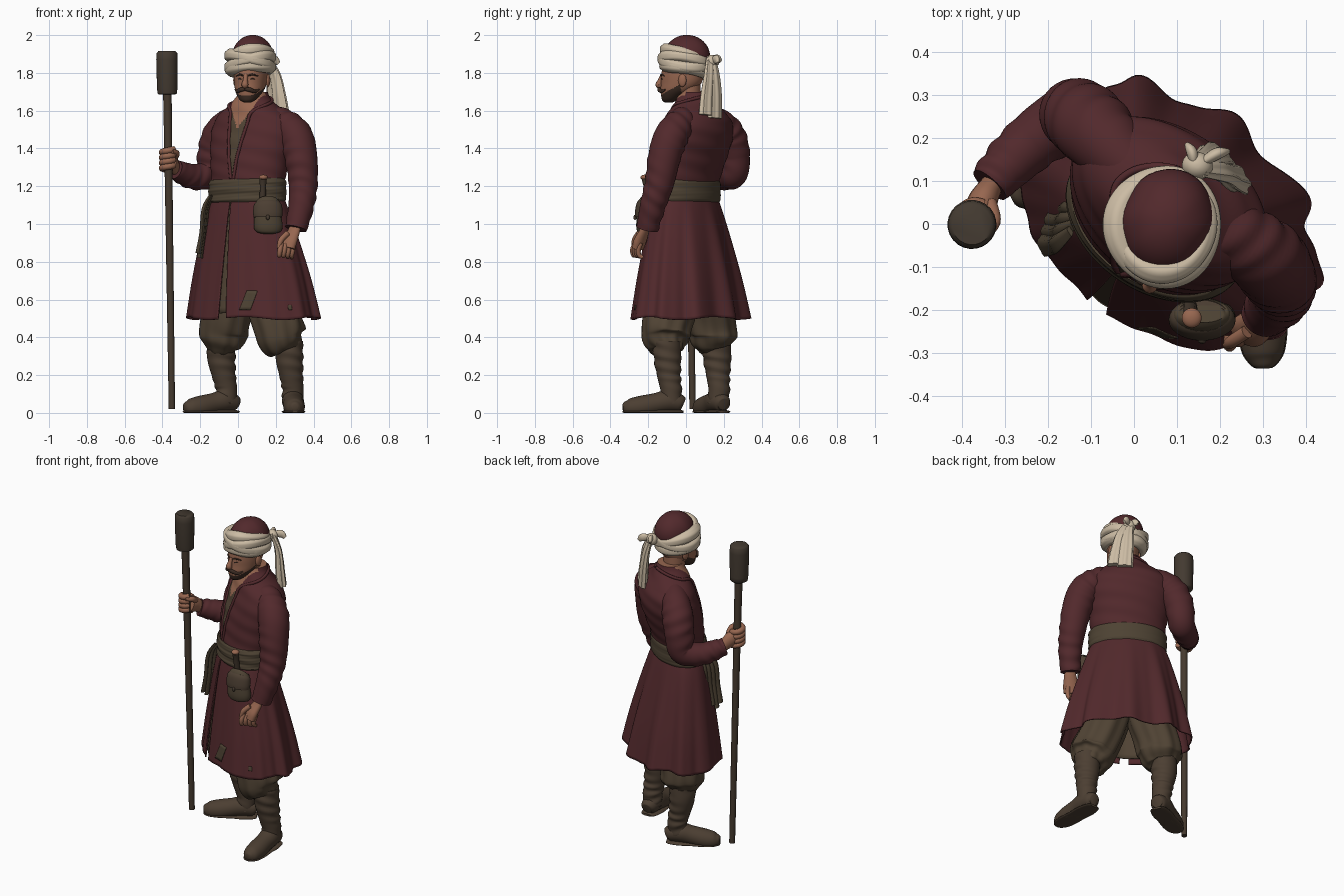
import bpy, bmesh, math
from mathutils import Vector
from math import sin, cos, pi, radians

if "Cube" in bpy.data.objects:
    bpy.data.objects.remove(bpy.data.objects["Cube"])


def material(name, r, g, b):
    m = bpy.data.materials.new(name)
    m.diffuse_color = (r, g, b, 1)
    m.use_nodes = True
    m.node_tree.nodes["Principled BSDF"].inputs["Base Color"].default_value = m.diffuse_color
    return m


COAT = material("maroon cloth", .084, .022, .025)
BROWN = material("brown cloth", .080, .056, .034)
BOOT = material("boot leather", .072, .049, .032)
SASH = material("olive sash", .075, .055, .033)
WOOD = material("dark wood", .060, .042, .028)
SWAB = material("swab brown", .056, .042, .030)
SKIN = material("skin", .31, .135, .08)
CREAM = material("cream linen", .60, .50, .37)
HAIR = material("dark hair", .045, .025, .017)

TURN = radians(-35)          # the body faces front and a bit to the left


def turned(cx, cy, x, y, z, ang=TURN):
    return Vector((cx + x * cos(ang) - y * sin(ang), cy + x * sin(ang) + y * cos(ang), z))


def spline(keys, n):
    """Catmull-Rom through tuples of any size, n steps per span."""
    out = []
    for i in range(len(keys) - 1):
        p = [keys[max(0, min(len(keys) - 1, i + k))] for k in (-1, 0, 1, 2)]
        for s in range(n):
            t = s / n
            out.append(tuple(.5 * (2 * b + (c - a) * t + (2 * a - 5 * b + 4 * c - d) * t * t
                                   + (3 * b - a - 3 * c + d) * t ** 3) for a, b, c, d in zip(*p)))
    return out + [tuple(keys[-1])]


def at(dense, z):
    """Look up a dense list of (z, ...) tuples at height z."""
    for a, b in zip(dense, dense[1:]):
        if min(a[0], b[0]) <= z <= max(a[0], b[0]) and a[0] != b[0]:
            t = (z - a[0]) / (b[0] - a[0])
            return tuple(p + (q - p) * t for p, q in zip(a, b))
    return min(dense, key=lambda k: abs(k[0] - z))


def build(name, rings, mats, ring_closed=True, loop=False, rule=None, thick=0, angle=50):
    bm = bmesh.new()
    vs = [[bm.verts.new(p) for p in r] for r in rings]
    n = len(vs[0])
    for i in range(len(vs) if loop else len(vs) - 1):
        a, b = vs[i], vs[(i + 1) % len(vs)]
        for j in range(n if ring_closed else n - 1):
            k = (j + 1) % n
            bm.faces.new((a[j], a[k], b[k], b[j]))
    if ring_closed and not loop:
        bm.faces.new(vs[0])
        bm.faces.new(vs[-1])
    bmesh.ops.recalc_face_normals(bm, faces=bm.faces)
    if rule:
        for f in bm.faces:
            f.material_index = rule(f.calc_center_median())
    me = bpy.data.meshes.new(name)
    bm.to_mesh(me)
    bm.free()
    ob = bpy.data.objects.new(name, me)
    bpy.context.collection.objects.link(ob)
    for m in (mats if isinstance(mats, list) else [mats]):
        me.materials.append(m)
    if thick:
        md = ob.modifiers.new("thickness", 'SOLIDIFY')
        md.thickness = thick
        md.offset = 0
    bpy.ops.object.select_all(action='DESELECT')
    ob.select_set(True)
    bpy.context.view_layer.objects.active = ob
    bpy.ops.object.shade_smooth_by_angle(angle=radians(angle))
    return ob


def tube(name, keys, mat, steps=6, seg=16, ref=(.82, -.57, 0), flat=1, folds=(0, 0), wrinkle=(0, 0),
         loop=False, floor=False):
    """Tube through (x, y, z, radius) keys; ref is the wide side of the section."""
    pts = spline(keys, steps) if steps > 1 else keys
    n, rings = len(pts), []
    for i, p in enumerate(pts):
        c = Vector(p[:3])
        nxt, prv = (pts[(i + 1) % n], pts[i - 1]) if loop else (pts[min(i + 1, n - 1)], pts[max(i - 1, 0)])
        t = (Vector(nxt[:3]) - Vector(prv[:3])).normalized()
        s = Vector(ref)
        s = (s - t * s.dot(t)).normalized()
        o = t.cross(s)
        ring = []
        for j in range(seg):
            a = 2 * pi * j / seg
            r = p[3] * (1 + folds[1] * sin(folds[0] * a))
            r += wrinkle[1] * sin(wrinkle[0] * 2 * pi * i / n + 2.2 * sin(a)) * (.5 + .5 * sin(a + i * .15))
            q = c + s * r * cos(a) + o * r * flat * sin(a)
            if floor:
                q.z = max(q.z, 0)
            ring.append(q)
        rings.append(ring)
    return build(name, rings, mat, loop=loop)


def ball(name, c, s, mat, rot=0, lump=0):
    rings = []
    for i in range(1, 24):
        h = -pi / 2 + pi * i / 24
        rings.append([turned(c[0], c[1], s[0] * cos(h) * cos(a) * (1 + lump * sin(6 * a + 2 * h)),
                             s[1] * cos(h) * sin(a), c[2] + s[2] * sin(h), rot)
                      for a in [2 * pi * j / 36 for j in range(36)]])
    return build(name, rings, mat)


# ---- torso: (z, centre x, centre y, half width, half depth)
TORSO = spline([(1.08, .05, 0, .212, .138), (1.17, .05, 0, .213, .14), (1.25, .055, .01, .217, .148),
                (1.35, .065, .03, .232, .16), (1.45, .08, .05, .25, .164), (1.53, .088, .06, .242, .152),
                (1.585, .085, .058, .2, .13), (1.63, .08, .05, .135, .107), (1.67, .08, .043, .092, .086),
                (1.70, .08, .042, .075, .076)], 10)


def torso_pt(ang, z, off=0):
    _, cx, cy, a, b = at(TORSO, z)
    return turned(cx, cy, (a + off) * cos(ang), (b + off) * sin(ang), z)


def vee(z):
    return .008 + .06 * max(0, (z - 1.25) / .35)


def torso_rule(p):
    _, cx, cy, a, b = at(TORSO, p.z)
    q = turned(0, 0, p.x - cx, p.y - cy, 0, -TURN)
    if q.y > 0 or p.z < 1.25 or abs(q.x) > vee(p.z):
        return 0
    return 2 if p.z > 1.5 and abs(q.x) < .75 * vee(p.z) * (p.z - 1.5) / .08 else 1


build("coat_torso", [[torso_pt(2 * pi * j / 160, k[0], .002 * sin(k[0] * 70 + 6 * pi * j / 160))
                      for j in range(160)] for k in TORSO], [COAT, BROWN, SKIN], rule=torso_rule)

# lapels running up the opening and round the neck
side = [(z, math.acos(vee(z) / at(TORSO, z)[3])) for z in (1.24, 1.34, 1.44, 1.53, 1.59)]
path = [torso_pt(-a, z, .001) for z, a in side]
path += [torso_pt(radians(d), 1.645 + .03 * sin(radians(d)), .001) for d in range(-25, 226, 25)]
path += [torso_pt(a - pi, z, .001) for z, a in reversed(side)]
tube("coat_lapels", [(*p, .009) for p in path], COAT, steps=4, seg=10)

# ---- skirt of the coat
SKIRT = spline([(1.13, .05, 0, .215, .14), (1.05, .052, .003, .243, .16), (.9, .06, .008, .287, .192),
                (.7, .07, .014, .338, .23), (.5, .078, .018, .378, .262)], 10)


def skirt_pt(ang, z, off=0):
    _, cx, cy, a, b = at(SKIRT, z)
    t = max(0, (1.13 - z) / .63)
    w = .22 + .78 * max(0, (sin(ang) + .4) / 1.4)
    ph = 10 * (ang - radians(127))
    m = 1 + .07 * t ** .7 * w * (cos(ph) + .2 * cos(2 * ph + 1)) + .006 * t * cos(23 * ang) + off
    hem = .008 * cos(5 * ang) * t ** 4
    return turned(cx, cy, m * a * cos(ang), m * b * sin(ang), z + hem)


def skirt_part(name, d0, d1, z0, z1, mat, off=0, n=40, rows=20, gap=0, skew=0, thick=.008):
    rings = []
    for i in range(rows + 1):
        t = i / rows
        g = gap * (.3 + .7 * t)
        rings.append([skirt_pt(radians(d0 + g + skew * t + (d1 - d0 - 2 * g) * j / n), z0 + (z1 - z0) * t, off)
                      for j in range(n + 1)])
    return build(name, rings, mat, ring_closed=False, thick=thick)


skirt_part("coat_skirt", -92, 268, 1.13, .5, COAT, n=240, rows=40, gap=4)
skirt_part("inner_robe_panel", -120, -60, 1.12, .53, BROWN, off=-.05)
skirt_part("large_patch", -69, -59, .645, .54, SASH, off=.02, n=8, rows=6, skew=-7, thick=.003)
skirt_part("small_patch", -30, -26, .575, .55, SASH, off=.02, n=4, rows=4, thick=.003)

# ---- sash with wrapped ridges (smoother behind), its hanging ends, pouch and knife
rings = []
for i in range(31):
    z = 1.105 + .135 * i / 30
    edge = .013 * min(1, 6 * i / 30, 6 * (30 - i) / 30)
    rings.append([turned(.05, .002, (.214 + e) * cos(a), (.141 + e) * sin(a), z + .006 * sin(a + 1))
                  for a in [2 * pi * j / 120 for j in range(120)]
                  for e in [edge + (.6 - .4 * sin(a)) * (.003 * sin(i * .55 + 2 * sin(a)) + .001 * sin(i * 1.5 - 3 * a))]])
build("sash", rings, SASH)
for i in range(6):
    x, y = -.128 - .008 * i, .085 - .026 * i
    tube("sash_end", [(x + .02, y * .6 + .01, 1.15, .012), (x - .012, y, 1.08, .02), (x - .024, y - .005, .95, .021),
                      (x - .042, y - .005, .82 + .025 * (i % 2), .025)], SASH, ref=(.3, -1, 0), flat=.5, folds=(4, .12))
tube("pouch", [(.158, -.205, 1.125, .05), (.158, -.212, 1.11, .066), (.158, -.216, 1.04, .072), (.16, -.216, .985, .076),
               (.16, -.212, .96, .064), (.16, -.21, .95, .03)], SASH, seg=28, ref=(1, 0, 0), flat=.62)
tube("pouch_flap", [(.158, -.213, 1.118, .06), (.158, -.217, 1.10, .074), (.158, -.222, 1.06, .078),
                    (.158, -.224, 1.035, .075)], BOOT, seg=28, ref=(1, 0, 0), flat=.62)
ball("pouch_toggle", (.158, -.27, 1.035), (.01, .008, .014), WOOD)
tube("knife_handle", [(.13, -.19, 1.1, .016), (.132, -.208, 1.2, .017), (.133, -.216, 1.24, .02)], WOOD)
ball("knife_pommel", (.134, -.218, 1.247), (.023, .023, .014), SKIN)

# ---- arms
tube("left_sleeve", [(.15, .02, 1.575, .062), (.24, -.03, 1.53, .08), (.305, -.078, 1.465, .09), (.332, -.113, 1.36, .087),
                     (.345, -.14, 1.22, .077), (.335, -.175, 1.1, .068), (.307, -.205, .975, .058)],
     COAT, steps=12, seg=32, wrinkle=(11, .0035))
tube("right_sleeve", [(.02, .1, 1.575, .062), (-.05, .175, 1.53, .08), (-.1, .226, 1.465, .09), (-.13, .253, 1.37, .085),
                      (-.15, .25, 1.268, .076), (-.23, .195, 1.25, .068), (-.29, .14, 1.268, .06), (-.335, .09, 1.288, .05)],
     COAT, steps=12, seg=32, wrinkle=(11, .0035))

# left hand hanging, fingers curled
tube("left_hand", [(.305, -.208, 1.0, .032), (.295, -.222, .96, .036), (.272, -.243, .91, .046), (.262, -.255, .87, .042)],
     SKIN, ref=(.85, -.5, 0), flat=.62)
for i in range(4):
    x, y = .297 - .022 * i, -.238 - .01 * i
    tube("left_finger", [(x, y, .9, .013), (x - .008, y - .014, .865, .014), (x - .012, y - .01, .835, .012),
                         (x - .012, y + .01, .822 + .004 * i, .01)], SKIN, seg=10)
tube("left_thumb", [(.262, -.25, .95, .016), (.228, -.272, .915, .015), (.215, -.28, .87, .01)], SKIN, seg=10)

# right fist round the pole
PX, PY = -.368, .012
tube("right_wrist", [(-.30, .125, 1.275, .036), (-.33, .09, 1.295, .036), (-.35, .055, 1.32, .046), (-.358, .03, 1.33, .046)],
     SKIN, ref=(0, 0, 1), flat=.75)
for i in range(4):
    z = 1.283 + .028 * i
    tube("right_finger", [(PX + .034 * cos(a), PY + .034 * sin(a), z + .004 * k, .0175) for k, a in
                          [(k, radians(60 + 38 * k)) for k in range(8)]], SKIN, steps=3, seg=10, ref=(0, 0, 1))
tube("right_thumb", [(-.335, .05, 1.35, .017), (-.325, .005, 1.375, .016), (-.35, -.03, 1.385, .012)],
     SKIN, seg=10, ref=(0, 0, 1))

# ---- pole with swab head
tube("pole", [(-.35, .035, .02, .017), (-.368, .012, 1.3, .021), (-.374, .003, 1.7, .023)], WOOD, steps=1)
tube("swab_head", [(-.374, .003, 1.685, .042), (-.374, .003, 1.692, .052), (-.375, 0, 1.72, .054), (-.376, -.001, 1.87, .057),
                   (-.376, -.002, 1.905, .055), (-.376, -.002, 1.915, .046)], SWAB, steps=1, seg=24)

# ---- legs: baggy trousers, wrinkled boots
tube("right_trouser", [(0, .08, .8, .12), (-.04, .11, .6, .13), (-.075, .14, .45, .128), (-.08, .145, .385, .118),
                       (-.085, .15, .345, .085), (-.085, .155, .33, .06)], BROWN, seg=48, folds=(9, .04), wrinkle=(3, .006))
tube("left_trouser", [(.12, -.02, .8, .12), (.17, -.06, .6, .13), (.215, -.1, .45, .13), (.235, -.105, .385, .122),
                      (.26, -.1, .345, .085), (.265, -.1, .33, .06)], BROWN, seg=48, folds=(9, .04), wrinkle=(3, .006))
tube("right_boot_shaft", [(-.088, .16, .38, .076), (-.088, .165, .29, .075), (-.075, .17, .2, .063), (-.062, .175, .13, .057),
                          (-.062, .17, .05, .055)], BOOT, steps=10, seg=24, wrinkle=(6, .0045))
tube("left_boot_shaft", [(.27, -.1, .38, .074), (.272, -.098, .29, .073), (.282, -.09, .2, .063), (.29, -.08, .13, .057),
                         (.29, -.075, .05, .055)], BOOT, steps=10, seg=24, wrinkle=(6, .0045))
for name, heel, toe in (("right_boot_foot", (-.005, .2), (-.285, .062)), ("left_boot_foot", (.287, -.015), (.302, -.335))):
    h, d = Vector(heel), Vector(toe) - Vector(heel)
    shape = [(0, .045, .032), (.06, .052, .047), (.25, .062, .058), (.45, .05, .055), (.7, .033, .057),
             (.88, .028, .048), (.97, .03, .03), (1, .03, .016)]
    tube(name, [(h.x + d.x * t, h.y + d.y * t, z, r) for t, z, r in shape], BOOT, seg=24,
         ref=(-d.y, d.x, 0), floor=True)
    tube(name + "_sole", [(h.x + d.x * t, h.y + d.y * t, .006, r + .002) for t, z, r in shape], BOOT, seg=24,
         ref=(-d.y, d.x, 0), flat=.2, floor=True)

# ---- head: (z, local centre y, half width, half depth)
HEAD = spline([(1.643, -.085, .018, .02), (1.655, -.078, .04, .04), (1.68, -.06, .06, .064), (1.71, -.035, .076, .092),
               (1.745, -.016, .084, .108), (1.79, -.008, .088, .114), (1.86, 0, .088, .112)], 8)
HT = radians(-14)


def head_pt(x, z, off=0):
    _, cy, a, b = at(HEAD, z)
    return turned(.07, -.01, x, cy - (b + off) * math.sqrt(max(0, 1 - (x / a) ** 2)), z, HT)


def beard_rule(p):
    q = turned(0, 0, p.x - .07, p.y + .01, 0, -HT)
    back = max(0, q.y + .12)
    return 1 if p.z < 1.68 + .5 * back and q.y < .0 else 0


build("head", [[turned(.07, -.01, k[2] * cos(a), k[1] + k[3] * sin(a), k[0], HT)
                for a in [2 * pi * j / 80 for j in range(80)]] for k in HEAD], [SKIN, HAIR], rule=beard_rule)
tube("neck", [(.075, .035, 1.54, .07), (.072, .02, 1.62, .062), (.07, .012, 1.74, .066)], SKIN, seg=24)
tube("nose", [(*head_pt(0, 1.79, -.004), .011), (*head_pt(0, 1.76, .006), .013), (*head_pt(0, 1.737, .013), .018),
              (*head_pt(0, 1.727, .0), .012)], SKIN, seg=12)
for s in (-1, 1):
    tube("moustache", [(*head_pt(s * x, z, o), r) for x, z, o, r in
                       ((0, 1.715, .007, .010), (.025, 1.711, .009, .012), (.048, 1.702, .008, .009), (.066, 1.712, .010, .004))],
         HAIR, seg=10, ref=(0, 0, 1), flat=.8)
    tube("eyebrow", [(*head_pt(s * x, z, .001), r) for x, z, r in ((.014, 1.785, .004), (.035, 1.791, .005), (.06, 1.783, .003))],
         HAIR, seg=8, ref=(0, 0, 1))
    tube("eye", [(*head_pt(s * x, 1.768, -.002), r) for x, r in ((.022, .002), (.034, .005), (.047, .002))],
         HAIR, seg=8, ref=(0, 0, 1))
    ball("ear", turned(.07, -.01, s * .088, .012, 1.76, HT), (.012, .022, .034), SKIN, HT)

# ---- cap, turban wraps, knot and hanging ends
ball("cap", (.078, .005, 1.885), (.108, .124, .116), COAT, HT, lump=.02)
for z, tx, ty, R, r in ((1.822, .006, -.018, .1, .034), (1.858, .028, -.018, .105, .033), (1.862, -.03, -.014, .104, .034),
                        (1.893, .012, -.03, .096, .03)):
    tube("turban_wrap", [(.067 + R * cos(a), -.006 + R * 1.05 * sin(a), z + tx * cos(a) + ty * sin(a), r + .003 * sin(3 * a + 40 * z))
                         for a in [2 * pi * k / 72 for k in range(72)]], CREAM, steps=1, seg=24, ref=(0, 0, 1),
         folds=(7, .04), loop=True)
ball("turban_knot", (.147, .135, 1.86), (.036, .032, .036), CREAM, HT)
tube("knot_loop", [(.14, .135, 1.87, .015), (.135, .165, 1.875, .022), (.125, .182, 1.86, .012)], CREAM, ref=(0, 0, 1), flat=.6)
tube("knot_loop", [(.155, .14, 1.87, .015), (.19, .162, 1.87, .024), (.215, .168, 1.85, .012)], CREAM, ref=(0, 0, 1), flat=.6)
for end in ([(.15, .13, 1.875, .024), (.195, .125, 1.79, .034), (.215, .115, 1.68, .044), (.23, .11, 1.575, .05)],
            [(.15, .14, 1.87, .024), (.175, .15, 1.78, .034), (.188, .155, 1.68, .04), (.198, .153, 1.56, .044)]):
    tube("turban_end", end, CREAM, seg=40, steps=8, ref=(.72, -.7, 0), flat=.55, folds=(7, .1))
